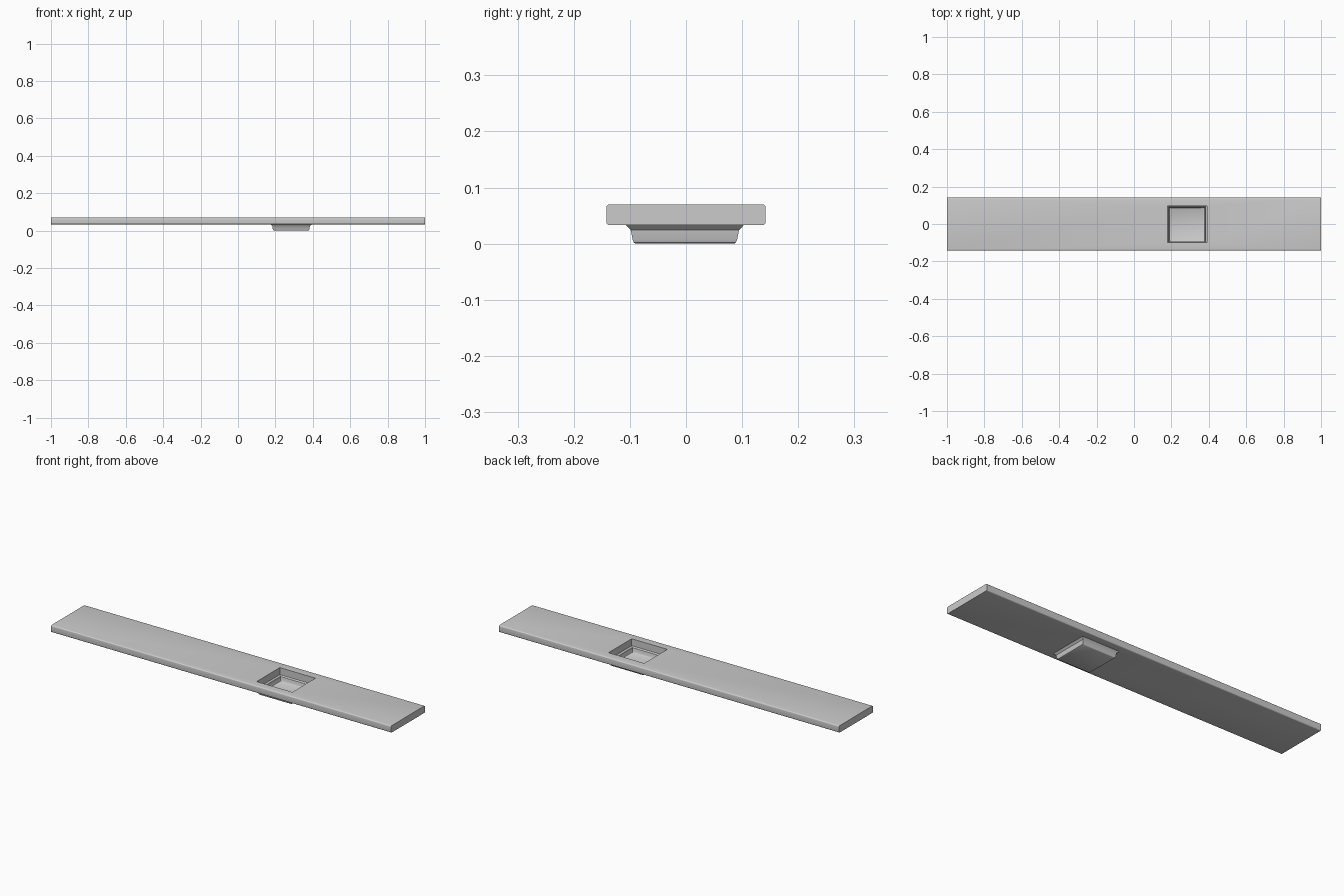
import bpy, bmesh, math

if "Cube" in bpy.data.objects:
    bpy.data.objects.remove(bpy.data.objects["Cube"])

CX, CY = 0.284, -0.002   # sink centre


def finish(name, bm):
    bmesh.ops.recalc_face_normals(bm, faces=bm.faces[:])
    mesh = bpy.data.meshes.new(name)
    bm.to_mesh(mesh)
    bm.free()
    obj = bpy.data.objects.new(name, mesh)
    bpy.context.collection.objects.link(obj)
    return obj


def smooth(obj):
    bpy.ops.object.select_all(action='DESELECT')
    obj.select_set(True)
    bpy.context.view_layer.objects.active = obj
    bpy.ops.object.shade_smooth_by_angle(angle=math.radians(35))


def loft(name, rings):
    """Stack rectangles (half x, half y, z) around the sink centre, capping both ends."""
    bm = bmesh.new()
    loops = [[bm.verts.new((CX + sx * hx, CY + sy * hy, z))
              for sx, sy in ((-1, -1), (1, -1), (1, 1), (-1, 1))]
             for hx, hy, z in rings]
    for a, b in zip(loops, loops[1:]):
        for i in range(4):
            j = (i + 1) % 4
            bm.faces.new((a[i], a[j], b[j], b[i]))
    bm.faces.new(loops[0])
    bm.faces.new(loops[-1])
    return finish(name, bm)


# Countertop: rounded profile in y-z, extruded along x
bm = bmesh.new()
r, hy, z0, z1 = 0.006, 0.142, 0.033, 0.07
profile = []
for cy, cz, start in ((hy - r, z1 - r, 0), (-hy + r, z1 - r, 90),
                      (-hy + r, z0 + r, 180), (hy - r, z0 + r, 270)):
    for k in range(5):
        a = math.radians(start + k * 22.5)
        profile.append((cy + r * math.cos(a), cz + r * math.sin(a)))
end = bm.faces.new([bm.verts.new((-1, y, z)) for y, z in profile])
ext = bmesh.ops.extrude_face_region(bm, geom=[end])
bmesh.ops.translate(bm, vec=(2, 0, 0),
                    verts=[v for v in ext['geom'] if isinstance(v, bmesh.types.BMVert)])
countertop = finish("countertop", bm)

# Sink opening cut through the countertop
cutter = loft("sink_cutter", [(0.105, 0.097, 0.0), (0.105, 0.097, 0.1)])
mod = countertop.modifiers.new("opening", 'BOOLEAN')
mod.operation, mod.solver, mod.object = 'DIFFERENCE', 'EXACT', cutter
bpy.context.view_layer.objects.active = countertop
bpy.ops.object.modifier_apply(modifier=mod.name)
bpy.data.objects.remove(cutter, do_unlink=True)
smooth(countertop)

# Sink basin: thin undermount shell with sloped lip and softened floor edge
basin = loft("sink_basin", [
    (0.086, 0.086, 0.003), (0.094, 0.089, 0.005), (0.096, 0.091, 0.009),
    (0.0985, 0.0935, 0.026), (0.107, 0.102, 0.033),
    (0.110, 0.105, 0.033), (0.1005, 0.0965, 0.024),
    (0.098, 0.093, 0.007), (0.096, 0.091, 0.002), (0.092, 0.088, 0.0)])
smooth(basin)
